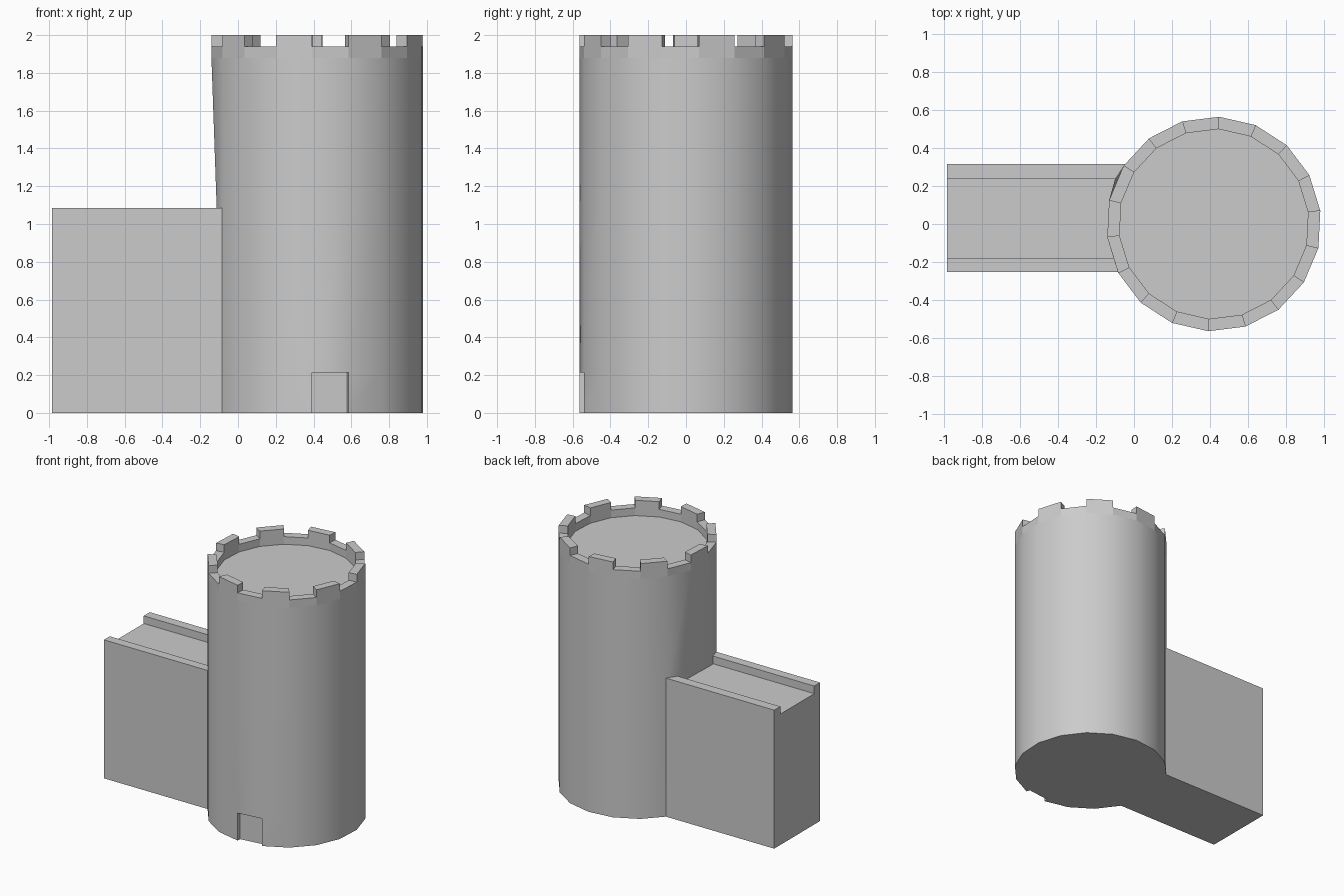
import bpy, bmesh
from math import cos, sin, radians

if "Cube" in bpy.data.objects:
    bpy.data.objects.remove(bpy.data.objects["Cube"])

N, CX, R_OUT, R_IN = 18, 0.42, 0.565, 0.50
DOOR = 13                                   # segment holding the doorway
LEVELS = [0, 0.215, 1.06, 1.88, 1.94]
TOP = 2.0


def ring_point(i, r):
    a = radians(7.1 + 20 * i)
    return CX + r * cos(a), r * sin(a)


def make_object(name, bm):
    bmesh.ops.recalc_face_normals(bm, faces=bm.faces)
    me = bpy.data.meshes.new(name)
    bm.to_mesh(me)
    bm.free()
    ob = bpy.data.objects.new(name, me)
    bpy.context.collection.objects.link(ob)
    return ob


# Round tower with crenellated top and recessed doorway
bm = bmesh.new()


def ring(r, z):
    return [bm.verts.new((*ring_point(i, r), z)) for i in range(N)]


outer = [ring(R_OUT, z) for z in LEVELS]
for loop in outer[:3]:                      # side facing the wall tapers inwards
    loop[8].co.x, loop[8].co.y = -0.10, 0.235
    loop[9].co.x, loop[9].co.y = -0.112, -0.165
floor, rim = ring(R_IN, 1.88), ring(R_IN, 1.94)
base = []
for i in range(N):
    j = (i + 1) % N
    base.append(outer[0][i])
    for k in range(len(LEVELS) - 1):
        a, b, c, d = outer[k][i], outer[k][j], outer[k + 1][j], outer[k + 1][i]
        if i == DOOR and k == 0:            # doorway recess
            q = [bm.verts.new((*ring_point(n, R_OUT - 0.03), z))
                 for n, z in ((i, 0), (j, 0), (j, 0.215), (i, 0.215))]
            bm.faces.new(q)
            for f in ((a, q[0], q[3], d), (b, c, q[2], q[1]), (c, d, q[3], q[2])):
                bm.faces.new(f)
            base += q[:2]
        else:
            bm.faces.new((a, b, c, d))
    bm.faces.new((floor[i], floor[j], rim[j], rim[i]))
    low = [outer[4][i], outer[4][j], rim[j], rim[i]]
    if i % 2 == 0:                          # merlon
        high = [bm.verts.new((v.co.x, v.co.y, TOP)) for v in low]
        bm.faces.new(high)
        for n in range(4):
            m = (n + 1) % 4
            bm.faces.new((low[n], low[m], high[m], high[n]))
    else:                                   # gap
        bm.faces.new(low)
bm.faces.new(floor)
bm.faces.new(base)
tower = make_object("tower", bm)
bpy.context.view_layer.objects.active = tower
tower.select_set(True)
bpy.ops.object.shade_smooth_by_angle(angle=radians(30))
for p in tower.data.polygons:               # crown stays faceted
    if p.center.z > 1.87 or abs(p.normal.z) > 0.5:
        p.use_smooth = False

# Wall with a sunken walkway between two parapets
bm = bmesh.new()
profile = [(-0.252, 0), (0.315, 0), (0.315, 1.085), (0.24, 1.085),
           (0.24, 1.025), (-0.18, 1.025), (-0.18, 1.085), (-0.252, 1.085)]
face = bm.faces.new([bm.verts.new((-0.985, y, z)) for y, z in profile])
res = bmesh.ops.extrude_face_region(bm, geom=[face], use_keep_orig=True)
bmesh.ops.translate(bm, vec=(0.945, 0, 0),
                    verts=[v for v in res["geom"] if isinstance(v, bmesh.types.BMVert)])
make_object("wall", bm)
